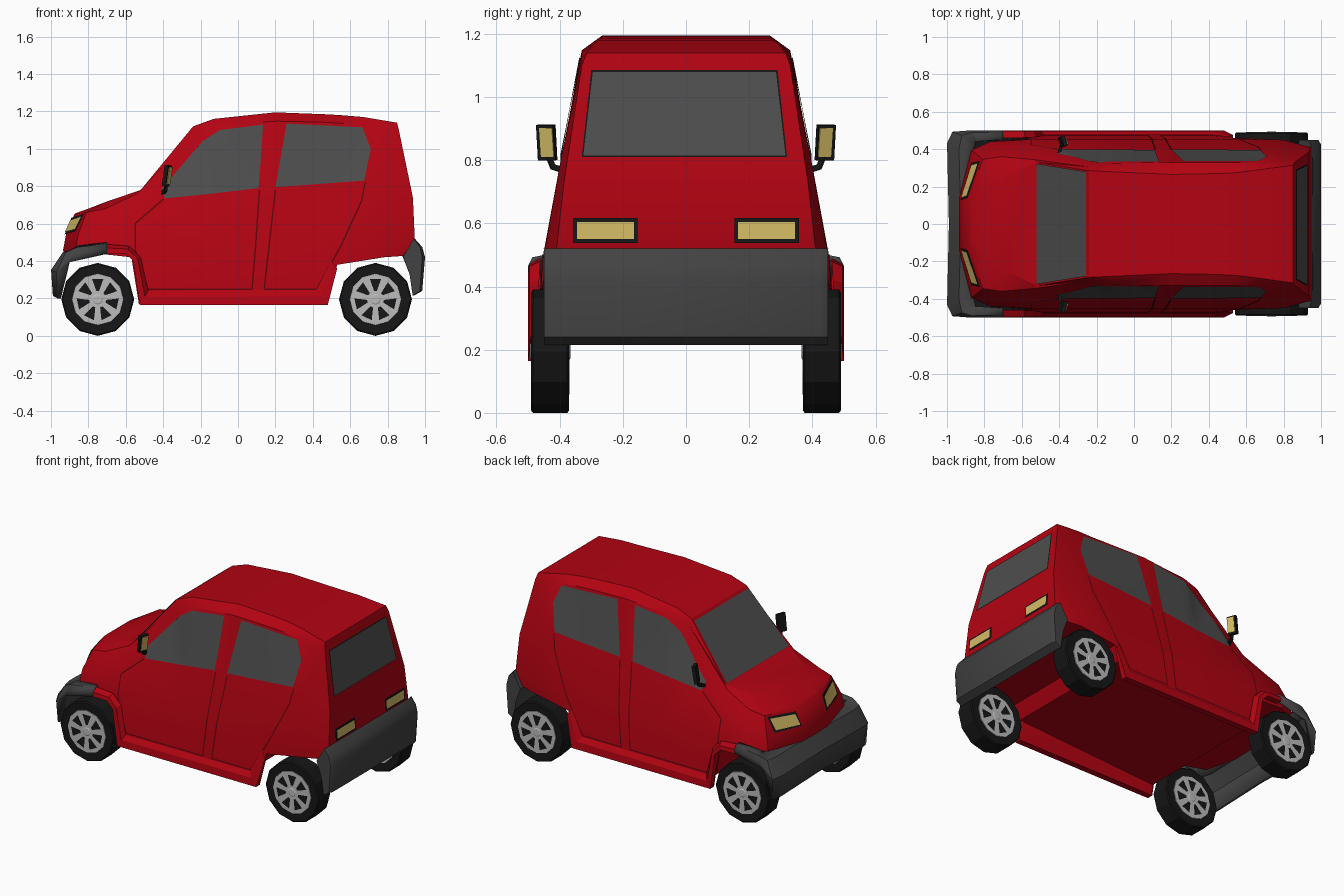
import bpy, bmesh, math
from mathutils import Vector, Matrix
from mathutils.bvhtree import BVHTree

if "Cube" in bpy.data.objects:
    bpy.data.objects.remove(bpy.data.objects["Cube"])


def mat(name, r, g, b):
    m = bpy.data.materials.new(name)
    m.diffuse_color = (r, g, b, 1)
    m.use_nodes = True
    m.node_tree.nodes["Principled BSDF"].inputs["Base Color"].default_value = m.diffuse_color
    return m


RED, SEAM = mat("red_paint", .45, .001, .006), mat("seam_red", .12, .001, .003)
GLASS, TRIM = mat("glass", .075, .075, .075), mat("grey_trim", .055, .055, .055)
BLACK, LAMP, RIM = mat("black", .008, .008, .008), mat("lamp", .66, .5, .13), mat("rim", .5, .5, .5)


def finish(name, bm, m, normals=True):
    if normals:
        bmesh.ops.recalc_face_normals(bm, faces=bm.faces)
    me = bpy.data.meshes.new(name)
    bm.to_mesh(me)
    bm.free()
    me.materials.append(m)
    ob = bpy.data.objects.new(name, me)
    bpy.context.collection.objects.link(ob)
    return ob


def smooth(ob, deg=25):
    bpy.ops.object.select_all(action="DESELECT")
    ob.select_set(True)
    bpy.context.view_layer.objects.active = ob
    bpy.ops.object.shade_smooth_by_angle(angle=math.radians(deg))


def loft(sections, ring=False):
    """Skin a list of equal-length sections; ring closes each and caps the ends."""
    bm = bmesh.new()
    vs = [[bm.verts.new(p) for p in s] for s in sections]
    n = len(vs[0])
    for a, b in zip(vs, vs[1:]):
        for i in range(n if ring else n - 1):
            j = (i + 1) % n
            bm.faces.new((a[i], a[j], b[j], b[i]))
    if ring:
        for s in (vs[0], vs[-1]):
            for i in range(n // 2 - 1):
                bm.faces.new((s[i], s[i + 1], s[n - 2 - i], s[n - 1 - i]))
    return bm


def flip(pts):
    return [(x, -y, z) for x, y, z in pts]


# Body shell: lengthwise character lines, nose to tail, lofted and mirrored
sill = [(-.93, .14, .43), (-.87, .38, .43), (-.75, .44, .44), (-.57, .455, .42), (-.53, .475, .17),
        (-.12, .475, .17), (.2, .475, .17), (.48, .475, .17), (.53, .46, .38), (.78, .45, .42), (.92, .415, .43)]
shoulder = [(-.935, .14, .46), (-.87, .395, .46), (-.77, .44, .47), (-.6, .45, .48), (-.5, .455, .48),
            (-.12, .455, .48), (.2, .455, .48), (.47, .455, .48), (.55, .455, .485), (.8, .45, .5), (.945, .41, .52)]
belt = [(-.92, .14, .54), (-.855, .385, .54), (-.73, .41, .58), (-.58, .41, .64), (-.4, .4, .72),
        (-.12, .395, .755), (.2, .395, .785), (.46, .395, .805), (.55, .395, .81), (.75, .395, .81), (.935, .385, .74)]
cant = [(-.875, .14, .65), (-.81, .345, .66), (-.71, .36, .68), (-.54, .345, .76), (-.24, .305, 1.08),
        (-.12, .325, 1.12), (.2, .33, 1.148), (.46, .33, 1.142), (.55, .33, 1.137), (.68, .33, 1.125), (.86, .33, 1.1)]
roof = [(-.87, .1, .655), (-.8, .16, .68), (-.71, .24, .715), (-.52, .33, .78), (-.24, .285, 1.12),
        (-.13, .28, 1.16), (.2, .265, 1.195), (.46, .27, 1.185), (.55, .275, 1.18), (.67, .29, 1.17), (.85, .315, 1.14)]
# The floor sits above the hanging sills
floor = [(x, y - .015, .24 + .06 * (x + .5) if z < .2 else z) for x, y, z in sill]
bm = loft([list(s) + flip(s)[::-1] for s in zip(floor, sill, shoulder, belt, cant, roof)], ring=True)
bmesh.ops.triangulate(bm, faces=bm.faces)
body_tree = BVHTree.FromBMesh(bm)
smooth(finish("body_shell", bm, RED))


def panel(name, polys, axis, side, m, off=.007, cuts=3):
    """Lay flat outlines onto the body, projected along x or y from the given side."""
    bm = bmesh.new()
    d = Vector((-side, 0, 0) if axis == "x" else (0, -side, 0))
    for poly in polys:
        bm.faces.new([bm.verts.new((2 * side, u, v) if axis == "x" else (u, 2 * side, v)) for u, v in poly])
    bmesh.ops.triangulate(bm, faces=bm.faces)
    bmesh.ops.subdivide_edges(bm, edges=bm.edges, cuts=cuts, use_grid_fill=True)
    for v in bm.verts:
        hit = body_tree.ray_cast(v.co, d)[0]
        if not hit:
            hit = body_tree.find_nearest(Vector((side * .9, v.co.y, v.co.z) if axis == "x"
                                                else (v.co.x, side * .45, v.co.z)))[0]
        v.co = hit - d * off
    bm.normal_update()
    for f in bm.faces:
        if f.normal.dot(d) > 0:
            f.normal_flip()
    smooth(finish(name, bm, m, normals=False), 40)


def ribbon(pts, w=.004):
    quads = []
    for a, b in zip(pts, pts[1:]):
        a, b = Vector(a), Vector(b)
        n = (b - a).orthogonal().normalized() * w
        quads.append([a + n, b + n, b - n, a - n])
    return quads


def grow(poly, g):
    """Move outline points away from the centre by a fixed border."""
    cu, cv = (sum(c) / len(poly) for c in zip(*poly))
    return [(u + math.copysign(g, u - cu), v + math.copysign(g, v - cv)) for u, v in poly]


# Side glass and door seams
front_glass = [(-.41, .785), (-.39, .735), (-.14, .76), (.11, .79), (.135, 1.13), (-.1, 1.1), (-.19, 1.04)]
rear_glass = [(.2, .795), (.675, .83), (.71, 1.0), (.665, 1.115), (.26, 1.135)]
front_seam = [(.115, .78), (.094, .48), (.075, .25), (-.48, .25), (-.55, .46), (-.55, .6), (-.4, .73)]
rear_seam = [(.2, .78), (.166, .48), (.14, .25), (.42, .25), (.55, .48), (.66, .72), (.68, .82)]
for s, tag in ((-1, "right"), (1, "left")):
    panel("front_door_glass_" + tag, [front_glass], "y", s, GLASS, .004)
    panel("rear_door_glass_" + tag, [rear_glass], "y", s, GLASS, .004)
    panel("door_seams_" + tag, ribbon(front_seam) + ribbon(rear_seam), "y", s, SEAM, .002)

# Windscreen and tailgate glass
panel("windscreen", [[(-.322, .787), (.322, .787), (.28, 1.108), (-.28, 1.108)]], "x", -1, GLASS)
tail = [(-.325, .815), (.315, .815), (.285, 1.08), (-.295, 1.08)]
panel("tailgate_glass_frame", [grow(tail, .005)], "x", 1, BLACK, .004)
panel("tailgate_glass", [tail], "x", 1, GLASS, .007)

# Lamps with black surrounds
head = [(.14, .555), (.315, .57), (.325, .64), (.15, .62)]
rear = [(.165, .55), (.345, .55), (.345, .605), (.165, .605)]
for k in (1, -1):
    for name, poly, side, off in (("headlamp", head, -1, .008), ("tail_lamp", rear, 1, .014)):
        for part, g, m, o in (("_frame", .012, BLACK, 0), ("_lens", 0, LAMP, .004)):
            panel(name + part, [[(u * k, v) for u, v in grow(poly, g)]], "x", side, m, off + o, 1)

# Wheel-arch and sill flares
edge = [((-.7, .49), (-.7, .44), .5), ((-.58, .48), (-.6, .44), .5), ((-.52, .42), (-.56, .4), .5),
        ((-.48, .24), (-.525, .165), .5), ((.42, .245), (.48, .165), .5), ((.5, .4), (.53, .36), .475)]
strip = []
for (xo, zo), (xi, zi), y in edge:
    yo = .49 - .06 * zo
    strip.append([(xo, yo, zo), (xo * .6 + xi * .4, y - .004, zo * .6 + zi * .4), (xi, y, zi), (xi, .46, zi)])
for tag, secs in (("left", strip), ("right", [flip(s) for s in strip])):
    finish("sill_flare_" + tag, loft(secs), RED)

# Front bumper wrapping round into the arch lips
half = [[(-.86, .38, .455), (-.93, .4, .44), (-.99, .43, .35), (-.98, .42, .215)],
        [(-.85, .43, .46), (-.915, .47, .44), (-.965, .485, .34), (-.955, .48, .2)],
        [(-.85, .44, .475), (-.86, .485, .465), (-.88, .49, .43), (-.9, .485, .395)],
        [(-.7, .45, .49), (-.7, .48, .485), (-.7, .49, .465), (-.7, .485, .44)]]
mid = [[(-.87, 0, .45), (-.92, 0, .44), (-.98, 0, .35), (-.97, 0, .22)]]
bumper = finish("front_bumper", loft([flip(s) for s in half[::-1]] + mid + half), TRIM)
sol = bumper.modifiers.new("thickness", "SOLIDIFY")
sol.thickness, sol.offset = .02, 0
smooth(bumper, 30)

# Rear bumper: constant profile with slightly tucked ends
prof = [(.88, .425), (.92, .48), (.945, .52), (.985, .475), (1.0, .42), (.985, .24), (.94, .215), (.92, .33)]
bm = loft([[(x * k + .9 * (1 - k), y, z) for x, z in prof]
           for y, k in ((-.45, .85), (-.425, 1), (.425, 1), (.45, .85))], ring=True)
smooth(finish("rear_bumper", bm, TRIM), 30)


def lathe(name, prof, m, cx, s, seg=12):
    """Turn (radius, y) points about the axle into closed discs."""
    bm = bmesh.new()
    rs = [[bm.verts.new((cx + r * math.cos(t), s * y, .195 + r * math.sin(t)))
           for t in (math.tau * i / seg for i in range(seg))] for r, y in prof]
    for a, b in zip(rs, rs[1:]):
        for i in range(seg):
            bm.faces.new((a[i], a[i - 1], b[i - 1], b[i]))
    bm.faces.new(rs[0])
    bm.faces.new(rs[-1])
    return finish(name, bm, m)


# Wheels: tyre, then rim disc, dark openings and hub on both faces
for cx, end in ((-.75, "front"), (.735, "rear")):
    for s in (1, -1):
        lathe(end + "_tyre", [(.145, .372), (.188, .37), (.195, .376), (.195, .484), (.188, .49), (.145, .488)],
              BLACK, cx, s)
        for k in (1, -1):
            def at(d):
                return .43 + k * d
            lathe(end + "_rim", [(.14, at(.05)), (.137, at(.061))], RIM, cx, s)
            lathe(end + "_hub", [(.03, at(.06)), (.022, at(.064))], RIM, cx, s)
            bm = bmesh.new()
            for i in range(7):
                t = math.tau * i / 7 + math.pi / 2
                pts = [(.045, -.16), (.113, -.27), (.113, .27), (.045, .16)]
                bm.faces.new([bm.verts.new((cx + r * math.cos(t + a), s * at(.063), .195 + r * math.sin(t + a)))
                              for r, a in pts[::-s * k]])
            finish(end + "_spoke_gaps", bm, BLACK, normals=False)


def bar(name, a, b, w, h, m):
    """Box running from a to b with cross-section w by h."""
    a, b = Vector(a), Vector(b)
    bm = bmesh.new()
    rot = (b - a).to_track_quat("Z", "X").to_matrix().to_4x4()
    bmesh.ops.create_cube(bm, size=1, matrix=Matrix.Translation((a + b) / 2) @ rot
                          @ Matrix.Diagonal((w, h, (b - a).length, 1)))
    return finish(name, bm, m)


# Door mirrors
for s in (1, -1):
    bar("mirror_case", (-.388, s * .438, .8), (-.372, s * .444, .912), .022, .058, BLACK)
    bar("mirror_face", (-.374, s * .438, .81), (-.36, s * .444, .902), .006, .044, LAMP)
    bar("mirror_stalk", (-.4, s * .38, .765), (-.388, s * .425, .78), .018, .018, BLACK)
    bar("mirror_stem", (-.388, s * .42, .775), (-.383, s * .438, .82), .016, .016, BLACK)
